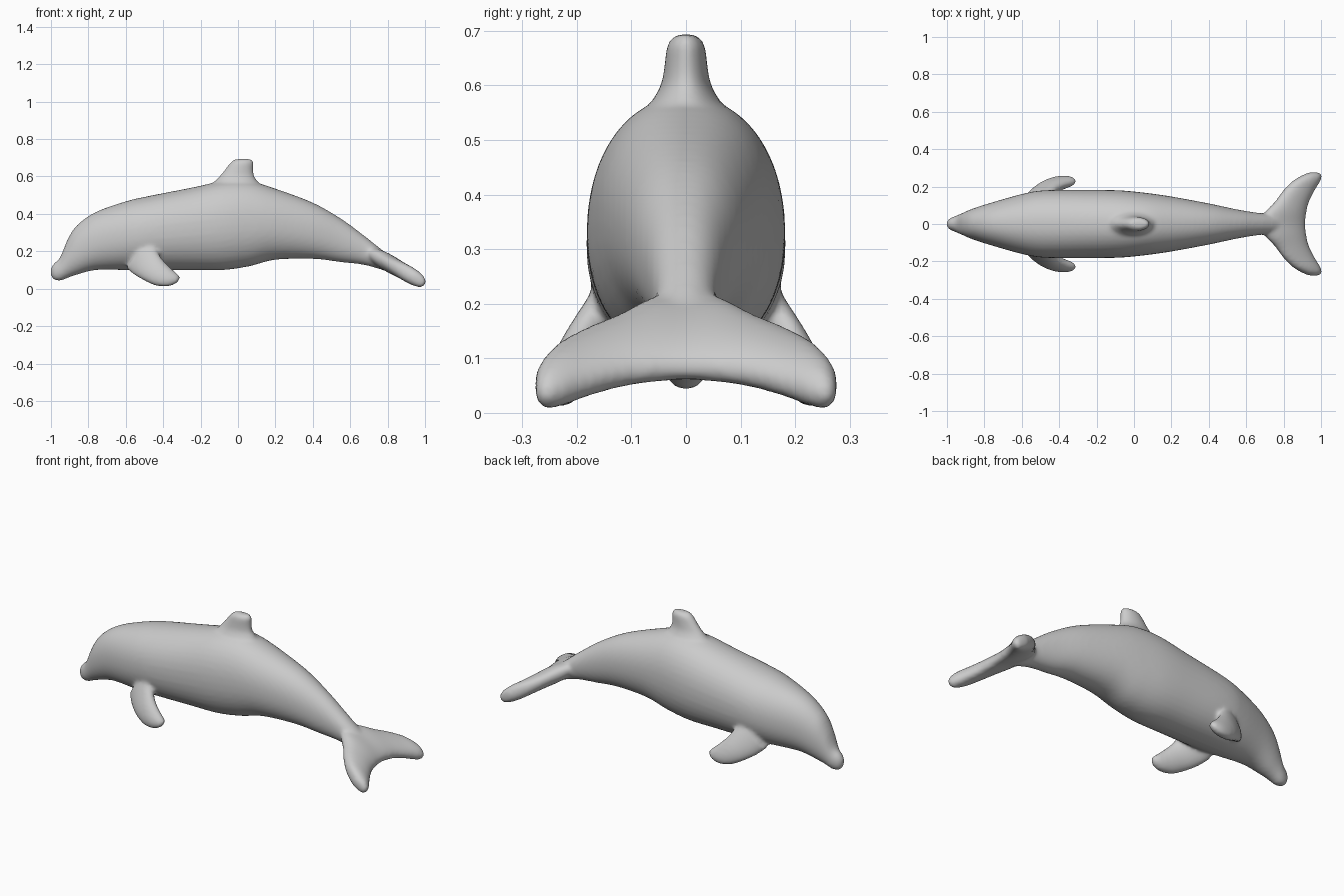
import bpy, bmesh, math
from mathutils import Vector

if "Cube" in bpy.data.objects:
    bpy.data.objects.remove(bpy.data.objects["Cube"])


def spline(stations, steps=5):
    """Catmull-Rom interpolation through a list of number tuples."""
    pts = [stations[0]] + stations + [stations[-1]]
    out = []
    for a, b, c, d in zip(pts, pts[1:], pts[2:], pts[3:]):
        for i in range(steps):
            t = i / steps
            out.append([0.5 * (2*q + (r-p)*t + (2*p-5*q+4*r-s)*t*t + (3*q-p-3*r+s)*t**3)
                        for p, q, r, s in zip(a, b, c, d)])
    return out + [list(stations[-1])]


def loft(name, rings, power=2.0, n=40):
    """Skin superelliptic rings given as (centre, half axis u, half axis v)."""
    bm = bmesh.new()
    loops = []
    for c, u, v in rings:
        loop = []
        for i in range(n):
            a = 2 * math.pi * i / n
            ca, sa = math.cos(a), math.sin(a)
            p = Vector(c)
            p += Vector(u) * math.copysign(abs(ca) ** (2 / power), ca)
            p += Vector(v) * math.copysign(abs(sa) ** (2 / power), sa)
            loop.append(bm.verts.new(p))
        loops.append(loop)
    for a, b in zip(loops, loops[1:]):
        for i in range(n):
            j = (i + 1) % n
            bm.faces.new((a[i], a[j], b[j], b[i]))
    bm.faces.new(loops[0])
    bm.faces.new(loops[-1])
    bmesh.ops.recalc_face_normals(bm, faces=bm.faces)
    me = bpy.data.meshes.new(name)
    bm.to_mesh(me)
    bm.free()
    ob = bpy.data.objects.new(name, me)
    bpy.context.collection.objects.link(ob)
    return ob


# Body: x, bottom z, top z, half width
body = spline([
    (-1.00, .07, .11, .015), (-.985, .048, .135, .03), (-.95, .042, .17, .045),
    (-.91, .058, .265, .062), (-.86, .075, .34, .083), (-.76, .10, .41, .115),
    (-.60, .10, .467, .16), (-.48, .10, .495, .18), (-.25, .10, .54, .182),
    (-.08, .10, .575, .18), (.06, .12, .575, .167), (.20, .155, .535, .147),
    (.40, .16, .46, .11), (.55, .142, .375, .078), (.66, .13, .295, .06),
    (.74, .11, .232, .052), (.83, .08, .16, .035)])
parts = [loft("body", [((x, 0, (b + t) / 2), (0, w, 0), (0, 0, (t - b) / 2))
                       for x, b, t, w in body], 2.15)]

# Dorsal fin: z, front x, back x, half thickness
fin = spline([(.48, -.22, .16, .10), (.56, -.14, .115, .068), (.60, -.10, .088, .046),
              (.64, -.068, .082, .039), (.67, -.045, .083, .036),
              (.685, -.03, .08, .028), (.694, -.01, .07, .014)])
parts.append(loft("dorsal_fin", [(((a + b) / 2, 0, z), ((b - a) / 2, 0, 0), (0, h, 0))
                                 for z, a, b, h in fin]))

# Tail fluke, both sides in one sweep: y, front x, back x, half thickness
half = [(.06, .70, .92, .044), (.12, .755, .935, .042), (.18, .80, .965, .041),
        (.23, .85, .995, .041), (.26, .90, 1.003, .034), (.276, .935, .99, .016)]
fluke = spline([(-y, a, b, h) for y, a, b, h in reversed(half)]
               + [(0, .69, .915, .042)] + half)
parts.append(loft("tail_fluke", [
    (((a + b) / 2, y, .14 - .56 * ((a + b) / 2 - .8)),
     ((b - a) / 2, 0, -.56 * (b - a) / 2), (.35 * h, 0, h))
    for y, a, b, h in fluke], 2.2))

# Flippers: centre x, y, z, half chord, half thickness
flipper = spline([(-.53, .11, .20, .11, .055), (-.50, .155, .15, .093, .048),
                  (-.455, .195, .103, .075, .042), (-.405, .217, .067, .062, .038),
                  (-.36, .227, .048, .047, .032), (-.33, .23, .043, .03, .022),
                  (-.318, .232, .042, .014, .01)])
for side in (-1, 1):
    parts.append(loft("flipper", [
        ((x, side * y, z), (.62 * c, side * .05 * c, .78 * c), (-.25 * h, side * h, -.25 * h))
        for x, y, z, c, h in flipper]))

# Fuse every part into one smooth skin
bpy.ops.object.select_all(action='DESELECT')
for p in parts:
    p.select_set(True)
bpy.context.view_layer.objects.active = parts[0]
bpy.ops.object.join()
dolphin = bpy.context.view_layer.objects.active
dolphin.name = "dolphin"
remesh = dolphin.modifiers.new("fuse", 'REMESH')
remesh.mode = 'VOXEL'
remesh.voxel_size = 0.01
remesh.use_smooth_shade = True
smooth = dolphin.modifiers.new("soften", 'SMOOTH')
smooth.factor = 0.5
smooth.iterations = 8
bpy.ops.object.shade_smooth()
